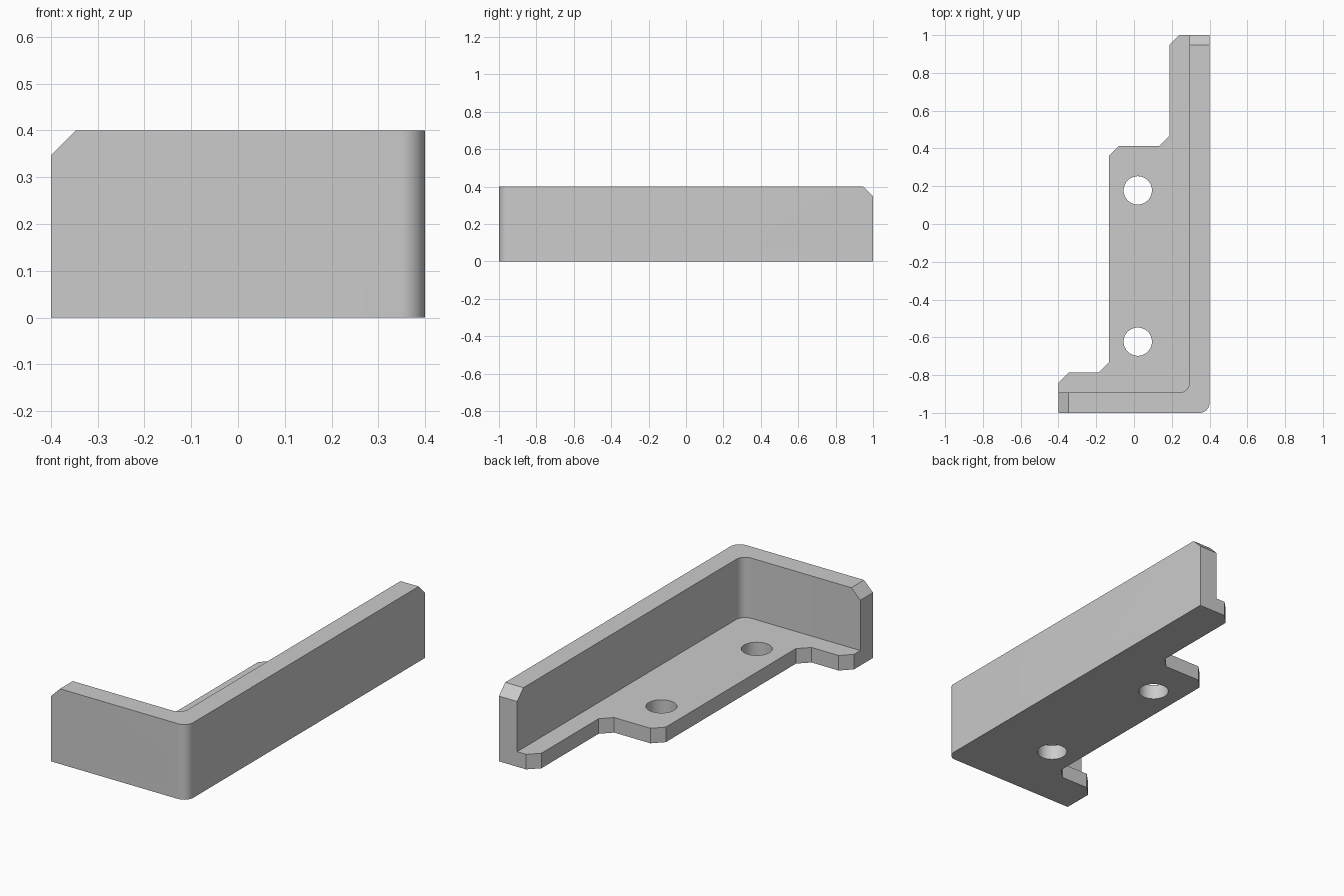
import bpy
import bmesh
import math

if "Cube" in bpy.data.objects:
    bpy.data.objects.remove(bpy.data.objects["Cube"])

HALF_X, HALF_Y, HEIGHT = 0.4, 1.0, 0.4
BASE = 0.08        # base plate thickness
WALL = 0.107       # wall thickness
CUT = 0.053        # chamfer size and corner radius

grey = bpy.data.materials.new("light grey")
grey.use_nodes = True
grey.diffuse_color = (0.6, 0.6, 0.6, 1)
grey.node_tree.nodes["Principled BSDF"].inputs["Base Color"].default_value = grey.diffuse_color


def corner_arc(x, y, steps=10):
    """Rounded corner whose sharp point would be at (x, y), bottom to right."""
    arc = []
    for i in range(steps + 1):
        a = math.pi / 2 * i / steps
        arc.append((x - CUT + CUT * math.sin(a), y + CUT - CUT * math.cos(a)))
    return arc


def prism(name, outline, height):
    """Extrude a counter-clockwise outline up from the floor."""
    bm = bmesh.new()
    face = bm.faces.new([bm.verts.new((x, y, 0)) for x, y in outline])
    top = bmesh.ops.extrude_face_region(bm, geom=[face])["geom"]
    bmesh.ops.translate(bm, vec=(0, 0, height),
                        verts=[v for v in top if isinstance(v, bmesh.types.BMVert)])
    bmesh.ops.recalc_face_normals(bm, faces=bm.faces)
    return finish(name, bm)


def finish(name, bm):
    mesh = bpy.data.meshes.new(name)
    bm.to_mesh(mesh)
    bm.free()
    mesh.materials.append(grey)
    obj = bpy.data.objects.new(name, mesh)
    bpy.context.collection.objects.link(obj)
    return obj


def slice_off(obj, point, normal):
    """Remove everything beyond a plane and cap the cut."""
    bm = bmesh.new()
    bm.from_mesh(obj.data)
    geom = bm.verts[:] + bm.edges[:] + bm.faces[:]
    bmesh.ops.bisect_plane(bm, geom=geom, plane_co=point, plane_no=normal, clear_outer=True)
    bmesh.ops.holes_fill(bm, edges=[e for e in bm.edges if e.is_boundary])
    bmesh.ops.recalc_face_normals(bm, faces=bm.faces)
    bm.to_mesh(obj.data)
    bm.free()


def combine(obj, other, operation):
    mod = obj.modifiers.new("combine", 'BOOLEAN')
    mod.operation, mod.object, mod.solver = operation, other, 'EXACT'
    bpy.context.view_layer.objects.active = obj
    bpy.ops.object.modifier_apply(modifier=mod.name)
    bpy.data.objects.remove(other)


# Base plate with chamfered steps
outer = [(-HALF_X, -HALF_Y)] + corner_arc(HALF_X, -HALF_Y) + [(HALF_X, HALF_Y)]
steps = [(0.24, 1), (0.187, 0.947), (0.187, 0.467), (0.133, 0.413),
         (-0.08, 0.413), (-0.133, 0.36), (-0.133, -0.733), (-0.187, -0.787),
         (-0.347, -0.787), (-0.4, -0.84)]
bracket = prism("corner_bracket", outer + steps, BASE)

# L-shaped wall with rounded corner and chamfered top ends
inner = corner_arc(HALF_X - WALL, WALL - HALF_Y)
wall = prism("wall", outer + [(HALF_X - WALL, HALF_Y)] + inner[::-1]
             + [(-HALF_X, WALL - HALF_Y)], HEIGHT)
slice_off(wall, (-HALF_X, 0, HEIGHT - CUT), (-1, 0, 1))
slice_off(wall, (0, HALF_Y, HEIGHT - CUT), (0, 1, 1))
combine(bracket, wall, 'UNION')

# Screw holes
for y in (0.178, -0.623):
    ring = [(0.02 + 0.075 * math.cos(math.tau * i / 48),
             y + 0.075 * math.sin(math.tau * i / 48)) for i in range(48)]
    drill = prism("drill", ring, 1)
    drill.location.z = -0.5
    bpy.context.view_layer.update()
    combine(bracket, drill, 'DIFFERENCE')

# Soft shading on the round corners and holes only
bpy.ops.object.select_all(action='DESELECT')
bracket.select_set(True)
bpy.context.view_layer.objects.active = bracket
bpy.ops.object.shade_smooth_by_angle(angle=math.radians(30))
